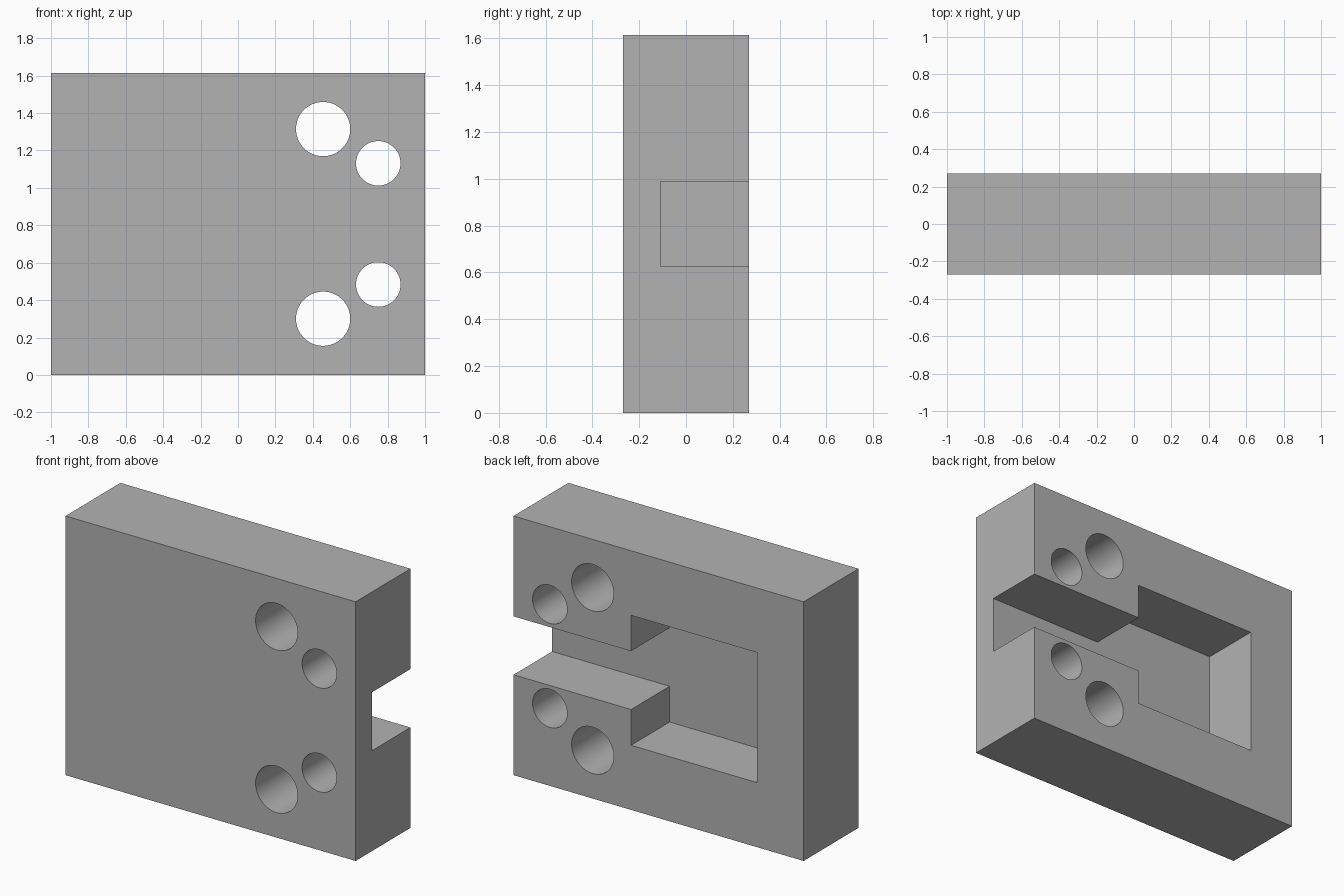
import bpy
import math

cube = bpy.data.objects.get("Cube")
if cube:
    bpy.data.objects.remove(cube, do_unlink=True)

HEIGHT, HALF_DEPTH, FLOOR = 1.615, 0.27, -0.11
MID = HEIGHT / 2

grey = bpy.data.materials.new("plain grey")
grey.use_nodes = True
colour = (0.448, 0.448, 0.448, 1)
grey.diffuse_color = colour
grey.node_tree.nodes["Principled BSDF"].inputs["Base Color"].default_value = colour


def box(name, low, high):
    """Box spanning two opposite corners."""
    centre = [(a + b) / 2 for a, b in zip(low, high)]
    bpy.ops.mesh.primitive_cube_add(size=1, location=centre)
    ob = bpy.context.object
    ob.name = name
    ob.scale = [b - a for a, b in zip(low, high)]
    bpy.ops.object.transform_apply(location=False, rotation=False, scale=True)
    ob.data.materials.append(grey)
    return ob


def hole(name, x, z, radius):
    """Round cutter running front to back."""
    bpy.ops.mesh.primitive_cylinder_add(vertices=64, radius=radius, depth=1,
                                        location=(x, 0, z),
                                        rotation=(math.pi / 2, 0, 0))
    ob = bpy.context.object
    ob.name = name
    ob.data.materials.append(grey)
    return ob


def cut(target, cutter):
    """Subtract a cutter, then remove it."""
    mod = target.modifiers.new("cut", "BOOLEAN")
    mod.operation = "DIFFERENCE"
    mod.solver = "EXACT"
    mod.object = cutter
    bpy.context.view_layer.objects.active = target
    bpy.ops.object.modifier_apply(modifier=mod.name)
    bpy.data.objects.remove(cutter, do_unlink=True)


# Main block
block = box("slotted_block", (-1, -HALF_DEPTH, 0), (1, HALF_DEPTH, HEIGHT))

# T-shaped recess in the back: wide pocket and narrow slot open to the left side
cut(block, box("pocket_cutter", (-0.68, FLOOR, MID - 0.405), (0.19, 0.5, MID + 0.405)))
cut(block, box("slot_cutter", (0, FLOOR, MID - 0.182), (1.2, 0.5, MID + 0.182)))

# Through holes, mirrored about mid height
for x, offset, radius in ((0.455, 0.507, 0.145), (0.75, 0.324, 0.119)):
    for side in (-1, 1):
        cut(block, hole("hole_cutter", x, MID + side * offset, radius))

# Smooth hole walls, sharp block edges
bpy.ops.object.select_all(action="DESELECT")
block.select_set(True)
bpy.context.view_layer.objects.active = block
bpy.ops.object.shade_smooth_by_angle(angle=math.radians(30))
